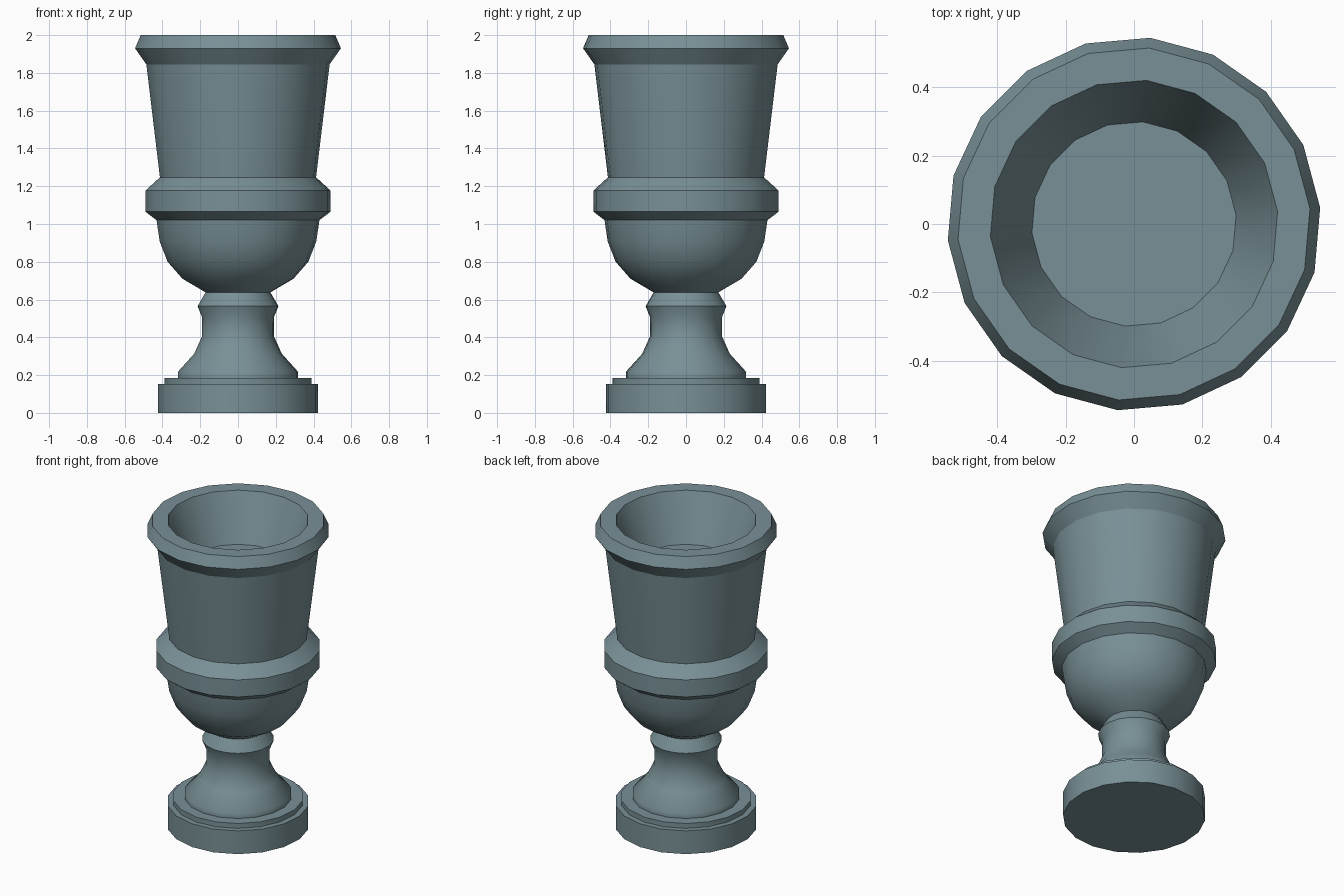
import bpy, bmesh, math

if "Cube" in bpy.data.objects:
    bpy.data.objects.remove(bpy.data.objects["Cube"])

SIDES = 18
PHASE = math.radians(5)

stone = bpy.data.materials.new("blue grey stone")
stone.diffuse_color = (0.19, 0.28, 0.305, 1)
stone.use_nodes = True
stone.node_tree.nodes["Principled BSDF"].inputs["Base Color"].default_value = stone.diffuse_color


def lathe(name, profile, cap_start=False, cap_end=False):
    """Revolve (radius, height) points around z; sections share their end rings."""
    bm = bmesh.new()
    rings = []
    for r, z in profile:
        rings.append([bm.verts.new((r * math.cos(PHASE + i * math.tau / SIDES),
                                    r * math.sin(PHASE + i * math.tau / SIDES), z))
                      for i in range(SIDES)])
    for a, b in zip(rings, rings[1:]):
        for i in range(SIDES):
            j = (i + 1) % SIDES
            bm.faces.new((a[i], a[j], b[j], b[i]))
    if cap_start:
        bm.faces.new(rings[0][::-1])
    if cap_end:
        bm.faces.new(rings[-1])
    mesh = bpy.data.meshes.new(name)
    bm.to_mesh(mesh)
    bm.free()
    mesh.materials.append(stone)
    ob = bpy.data.objects.new(name, mesh)
    bpy.context.collection.objects.link(ob)
    bpy.ops.object.select_all(action='DESELECT')
    ob.select_set(True)
    bpy.context.view_layer.objects.active = ob
    bpy.ops.object.shade_smooth_by_angle(angle=math.radians(45))
    return ob


# Stepped foot
lathe("foot", [(0.425, 0), (0.425, 0.153), (0.39, 0.153), (0.39, 0.185),
               (0.32, 0.185)], cap_start=True)
# Flared stem with collar
lathe("stem", [(0.32, 0.185), (0.32, 0.217), (0.233, 0.313), (0.192, 0.403),
               (0.19, 0.504), (0.215, 0.565), (0.172, 0.638)])
# Rounded bowl
lathe("bowl", [(0.172, 0.638), (0.295, 0.71), (0.374, 0.80), (0.416, 0.907),
               (0.433, 1.02)])
# Raised band
lathe("band", [(0.433, 1.02), (0.492, 1.065), (0.492, 1.177), (0.415, 1.247)])
# Tapered upper wall
lathe("upper_wall", [(0.415, 1.247), (0.487, 1.845)])
# Lip and flat top
lathe("rim", [(0.487, 1.845), (0.547, 1.93), (0.517, 2.0), (0.422, 2.0)])
# Hollow inside with flat floor
lathe("inside", [(0.422, 2.0), (0.30, 1.70)], cap_end=True)
